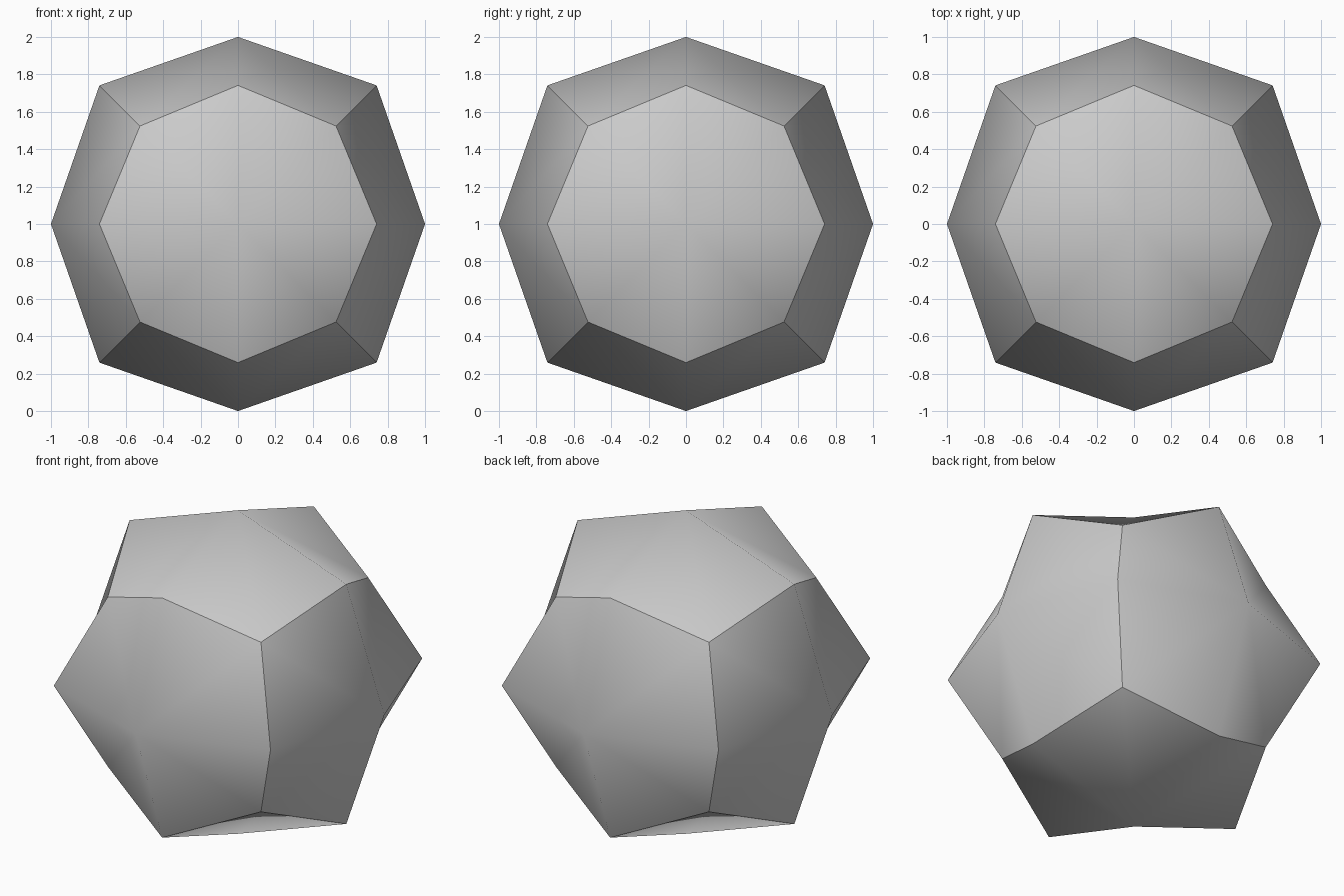
import bpy
import bmesh
from mathutils import Vector

old = bpy.data.objects.get("Cube")
if old:
    bpy.data.objects.remove(old, do_unlink=True)

# Grey material
grey = bpy.data.materials.new("light grey")
grey.use_nodes = True
colour = (0.6, 0.6, 0.6, 1.0)
grey.diffuse_color = colour
grey.node_tree.nodes["Principled BSDF"].inputs["Base Color"].default_value = colour

# Distance along each axis, by how many axes the point uses:
# 1 = panel centre, 2 = middle of a seam, 3 = corner
REACH = {1: 1.0, 2: 0.741, 3: 0.524}


def axes_used(vert):
    return sum(abs(c) > 0.01 for c in vert.co)


# Cube with each side cut into four quads
bm = bmesh.new()
bmesh.ops.create_cube(bm, size=2)
bmesh.ops.subdivide_edges(bm, edges=bm.edges[:], cuts=1, use_grid_fill=True)

# Split every quad from panel centre to corner
for face in bm.faces[:]:
    centre = next(v for v in face.verts if axes_used(v) == 1)
    corner = next(v for v in face.verts if axes_used(v) == 3)
    bmesh.utils.face_split(face, centre, corner)

# Smooth panels, sharp seams between them
for face in bm.faces:
    face.smooth = True
for edge in bm.edges:
    edge.smooth = any(axes_used(v) == 1 for v in edge.verts)

# Pull the points out into six domed panels with dented corners
for vert in bm.verts:
    vert.co = vert.co * REACH[axes_used(vert)] + Vector((0, 0, 0))
bmesh.ops.translate(bm, verts=bm.verts[:], vec=(0, 0, 1))
bmesh.ops.recalc_face_normals(bm, faces=bm.faces[:])

mesh = bpy.data.meshes.new("faceted_ball")
bm.to_mesh(mesh)
bm.free()
mesh.materials.append(grey)
ball = bpy.data.objects.new("faceted_ball", mesh)
bpy.context.collection.objects.link(ball)
